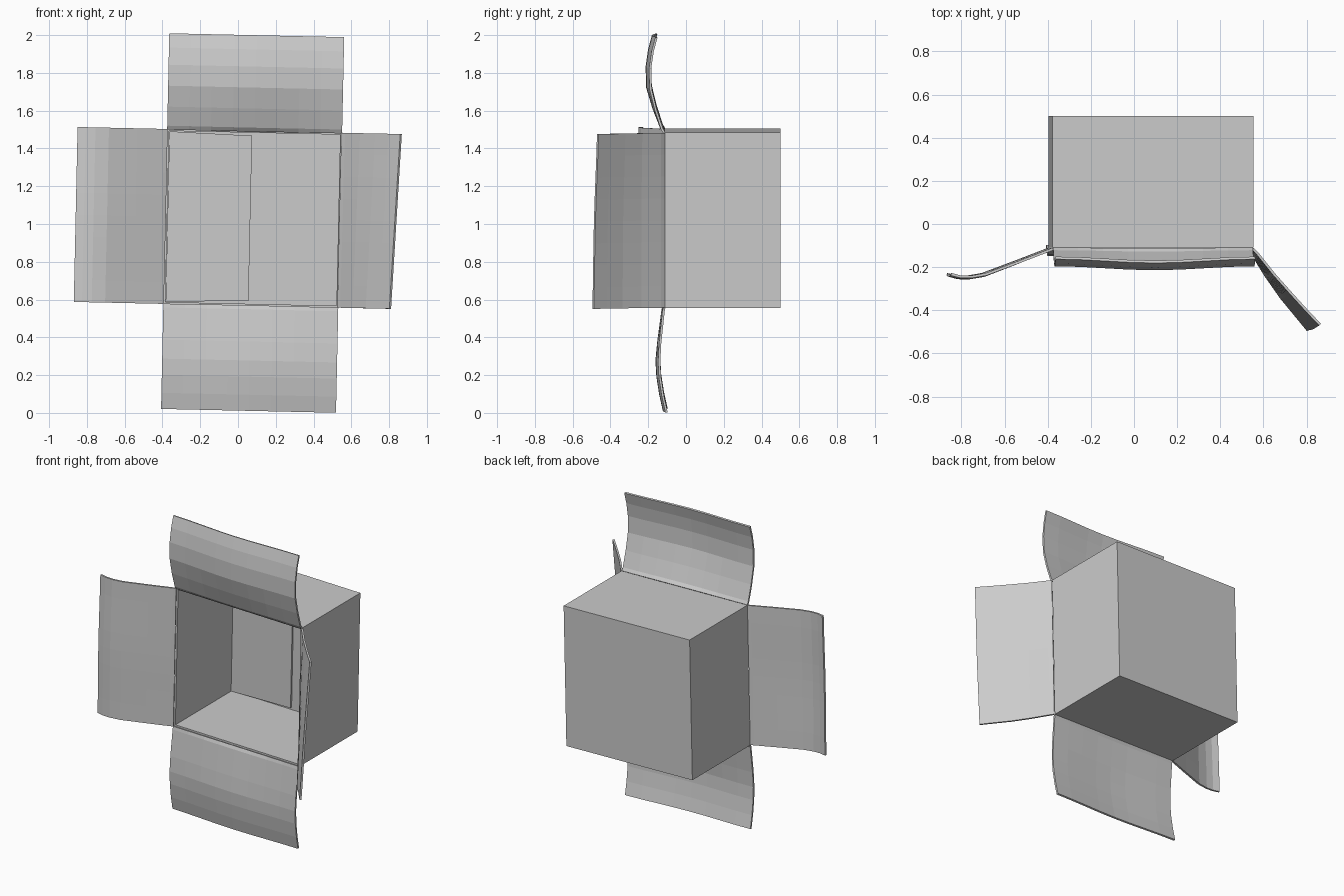
import bpy, bmesh, math
from mathutils import Vector, Matrix

if "Cube" in bpy.data.objects:
    bpy.data.objects.remove(bpy.data.objects["Cube"])

H = 0.463          # half width of the box opening
FRONT, BACK = -0.11, 0.5
T = 0.012          # board thickness
# whole box leans slightly sideways
FRAME = Matrix.Translation((0.078, 0, 1.03)) @ Matrix.Rotation(math.radians(1.25), 4, 'Y')


def finish(name, bm, offset, thick=T):
    bmesh.ops.recalc_face_normals(bm, faces=bm.faces)
    bm.transform(FRAME)
    me = bpy.data.meshes.new(name)
    bm.to_mesh(me)
    bm.free()
    ob = bpy.data.objects.new(name, me)
    bpy.context.collection.objects.link(ob)
    if thick:
        mod = ob.modifiers.new("board", 'SOLIDIFY')
        mod.thickness = thick
        mod.offset = offset
        mod.use_even_offset = True
    return ob


def flap(name, angle, start, end, bow, cols=8):
    """Bent sheet hinged on one opening edge; start/end are (outward, forward) profiles."""
    bm = bmesh.new()
    turn = Matrix.Rotation(math.radians(angle), 4, 'Y')
    rows = []
    for i, (a, b) in enumerate(zip(start, end)):
        row = []
        for c in range(cols + 1):
            t = c / cols
            u = a[0] + (b[0] - a[0]) * t
            v = a[1] + (b[1] - a[1]) * t
            v += bow * math.sin(math.pi * t) ** 2 * min(1, i / 3)
            p = Vector((-H + 2 * H * t, FRONT - 0.005 - v, H + u))
            row.append(bm.verts.new(turn @ p))
        rows.append(row)
    for r0, r1 in zip(rows, rows[1:]):
        for c in range(cols):
            bm.faces.new((r0[c], r0[c + 1], r1[c + 1], r1[c]))
    return finish(name, bm, 0)


# box shell, open at the front
bm = bmesh.new()
bmesh.ops.create_cube(bm, size=1)
bmesh.ops.scale(bm, vec=(2 * H + 0.004, BACK - FRONT, 2 * H + 0.004), verts=bm.verts)
bmesh.ops.translate(bm, vec=(0, (BACK + FRONT) / 2, 0), verts=bm.verts)
bmesh.ops.recalc_face_normals(bm, faces=bm.faces)
bmesh.ops.delete(bm, geom=[f for f in bm.faces if f.normal.y < -0.9], context='FACES_ONLY')
finish("box_shell", bm, 0, 0)
shell = bpy.data.objects["box_shell"]
if sum(p.normal.dot(p.center - Vector((0.078, 0.195, 1.03))) for p in shell.data.polygons) < 0:
    shell.data.flip_normals()
mod = shell.modifiers.new("board", 'SOLIDIFY')
mod.thickness = T
mod.offset = -1
mod.use_even_offset = True

# inner flap folded against the back wall, covering the left half
bm = bmesh.new()
outline = [(-H + T, -H + T), (-0.013, -0.437), (-0.013, 0.437), (-H + T, H - T)]
bm.faces.new([bm.verts.new((x, BACK - T - 0.008, z)) for x, z in outline])
finish("inner_back_flap", bm, 0)

# open flaps around the mouth
top = [(0, 0), (0.02, 0.012), (0.12, 0.045), (0.23, 0.072), (0.34, 0.075), (0.43, 0.062), (0.505, 0.042)]
flap("top_flap", 0, top, top, 0.018)

bottom = [(0, 0), (0.02, 0.004), (0.19, 0.022), (0.29, 0.027), (0.375, 0.022), (0.47, 0.007), (0.555, -0.012)]
flap("bottom_flap", 180, bottom, bottom, 0.014)

left = [(0, 0), (0.02, 0.008), (0.16, 0.062), (0.31, 0.118), (0.38, 0.13), (0.43, 0.129), (0.473, 0.118)]
flap("left_flap", -90, left, left, 0.006)

right_top = [(0, 0), (0.02, 0.02), (0.1, 0.12), (0.18, 0.21), (0.25, 0.287), (0.312, 0.352)]
right_low = [(0, 0), (0.015, 0.02), (0.08, 0.125), (0.15, 0.225), (0.22, 0.31), (0.275, 0.377)]
flap("right_flap", 90, right_top, right_low, 0.004)
